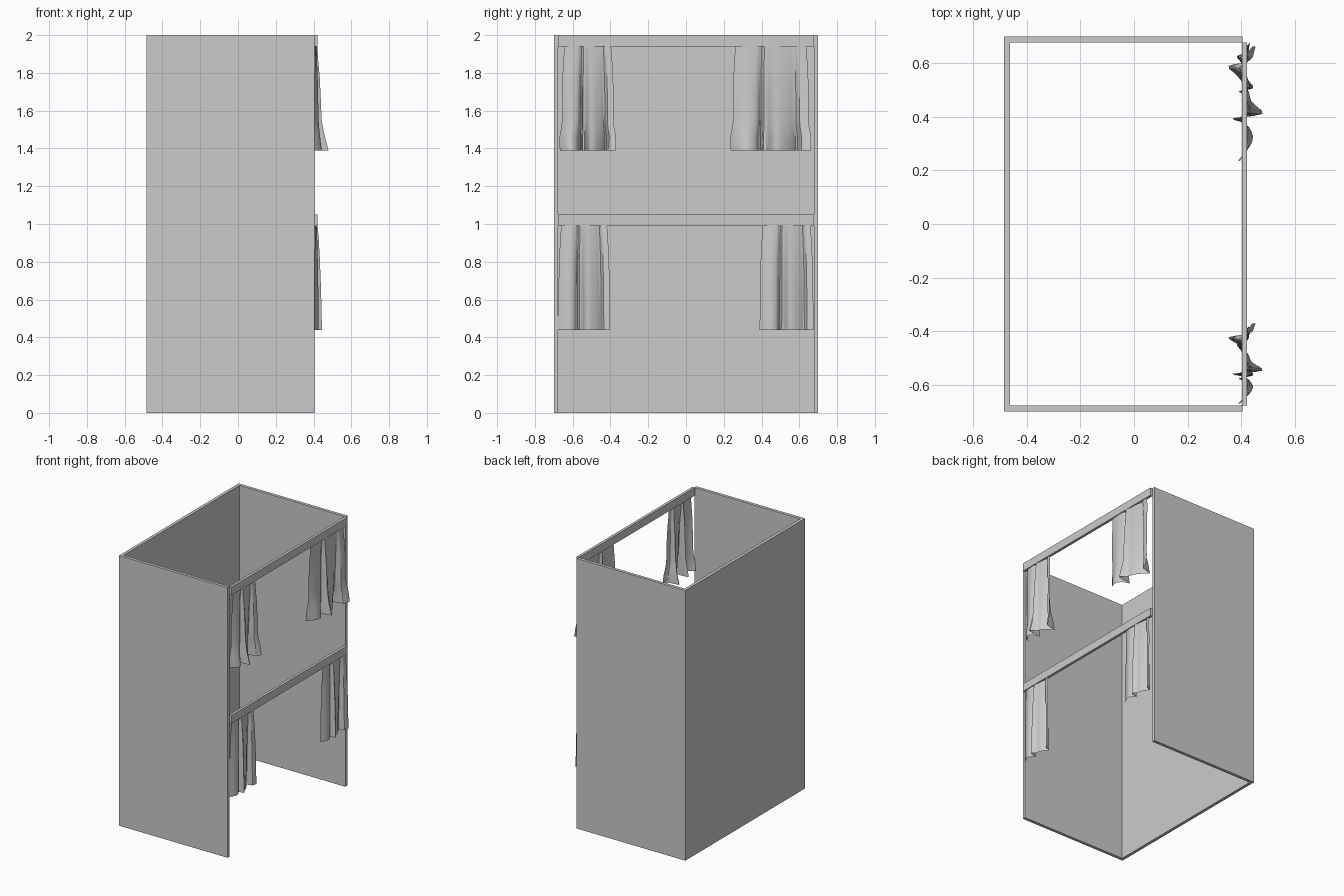
import bpy
from mathutils import Vector

if "Cube" in bpy.data.objects:
    bpy.data.objects.remove(bpy.data.objects["Cube"])


def box(name, lo, hi):
    bpy.ops.mesh.primitive_cube_add(size=1)
    ob = bpy.context.object
    ob.name = name
    ob.location = [(a + b) / 2 for a, b in zip(lo, hi)]
    ob.scale = [b - a for a, b in zip(lo, hi)]
    bpy.ops.object.transform_apply(location=True, scale=True)
    return ob


def mesh_object(name, verts, faces):
    me = bpy.data.meshes.new(name)
    me.from_pydata(verts, [], faces)
    ob = bpy.data.objects.new(name, me)
    bpy.context.collection.objects.link(ob)
    return ob


# Three-sided booth shell, open in front, above and below
outline = [(.405, -.70), (-.485, -.70), (-.485, .70), (.405, .70),
           (.405, .677), (-.462, .677), (-.462, -.677), (.405, -.677)]
verts = [(x, y, z) for z in (0, 2) for x, y in outline]
faces = [(i, (i + 1) % 8, (i + 1) % 8 + 8, i + 8) for i in range(8)]
for q in ((0, 1, 6, 7), (1, 2, 5, 6), (2, 3, 4, 5)):
    faces += [tuple(reversed(q)), tuple(i + 8 for i in q)]
shell = mesh_object("booth_walls", verts, faces)
bpy.context.view_layer.objects.active = shell
bpy.ops.object.mode_set(mode='EDIT')
bpy.ops.mesh.select_all(action='SELECT')
bpy.ops.mesh.normals_make_consistent(inside=False)
bpy.ops.object.mode_set(mode='OBJECT')

# Curtain rails
box("upper_rail", (.402, -.677, 1.94), (.422, .677, 2.0))
box("lower_rail", (.402, -.677, .99), (.422, .677, 1.05))

# Pleat cross-section: (fraction of width, depth from rail)
PLEATS = [(0, -.025), (.12, .018), (.22, .03), (.32, .005), (.37, -.045),
          (.41, .066), (.52, .025), (.62, .012), (.75, -.03), (.83, -.06),
          (.88, .02), (1, .04)]


def spline(pts, steps=3):
    p = [Vector(q) for q in pts]
    p = [2 * p[0] - p[1]] + p + [2 * p[-1] - p[-2]]
    out = []
    for i in range(1, len(p) - 2):
        a, b, c, d = p[i - 1:i + 3]
        for k in range(steps):
            t = k / steps
            out.append(b + .5 * t * (c - a + t * (2 * a - 5 * b + 4 * c - d
                       + t * (3 * (b - c) + d - a))))
    return out + [p[-2]]


def curtain(name, y0, y1, top, rows):
    section = spline(PLEATS)
    n = len(section)
    verts = []
    for t, depth, gather in rows:
        for u, d in section:
            y = y0 + (y1 - y0) * u - (u - .5) * 2 * gather
            verts.append((.413 + d * depth, y, top - .55 * t))
    faces = [(r * n + i, r * n + i + 1, r * n + n + i + 1, r * n + n + i)
             for r in range(len(rows) - 1) for i in range(n - 1)]
    ob = mesh_object(name, verts, faces)
    bpy.ops.object.select_all(action='DESELECT')
    ob.select_set(True)
    bpy.context.view_layer.objects.active = ob
    bpy.ops.object.shade_smooth_by_angle()


# Hanging rows: (drop fraction, pleat depth, side gather)
FLARED = [(0, .12, .027), (.1, .15, .022), (.3, .3, .016), (.5, .38, .013),
          (.7, .45, .014), (.78, .55, .01), (.87, .72, 0), (1, 1, .002)]
STRAIGHT = [(0, .12, .016), (.1, .2, .012), (.3, .3, .006), (.6, .4, .002),
            (1, .48, 0)]
curtain("upper_curtain_left", -.67, -.37, 1.94, FLARED)
curtain("upper_curtain_right", .235, .663, 1.94, FLARED)
curtain("lower_curtain_left", -.677, -.402, .99, STRAIGHT)
curtain("lower_curtain_right", .39, .675, .99, STRAIGHT)
